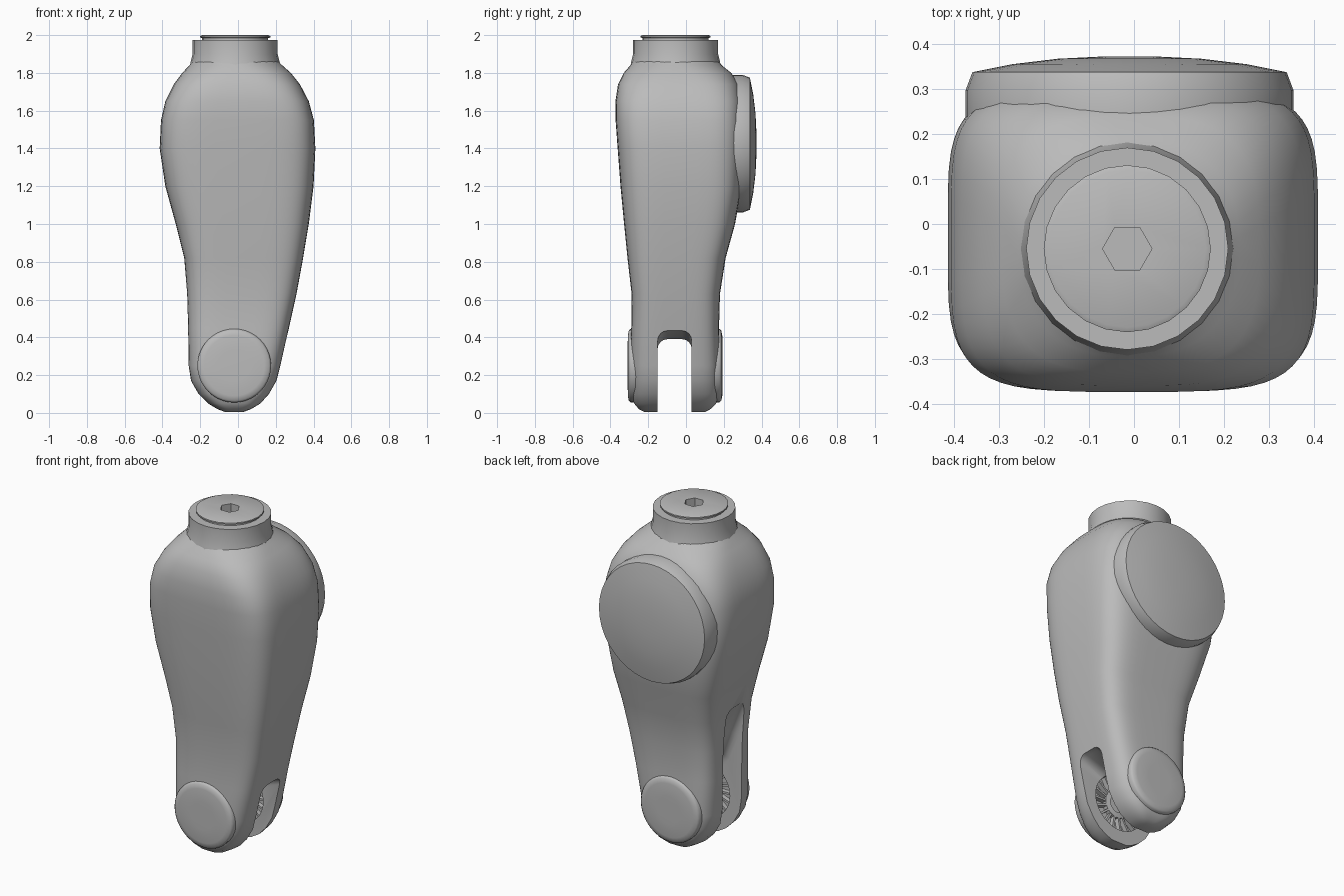
import bpy, bmesh, math
from mathutils import Matrix

cube = bpy.data.objects.get("Cube")
if cube:
    bpy.data.objects.remove(cube, do_unlink=True)

grey = bpy.data.materials.new("plain grey")
grey.use_nodes = True
grey.diffuse_color = (0.5, 0.5, 0.5, 1)
grey.node_tree.nodes["Principled BSDF"].inputs["Base Color"].default_value = (0.5, 0.5, 0.5, 1)


def make(name, bm, matrix=Matrix()):
    bmesh.ops.recalc_face_normals(bm, faces=bm.faces[:])
    me = bpy.data.meshes.new(name)
    bm.to_mesh(me)
    bm.free()
    me.materials.append(grey)
    ob = bpy.data.objects.new(name, me)
    me.transform(matrix)
    bpy.context.collection.objects.link(ob)
    return ob


def skin(bm, rings):
    """Join equal rings of points into a closed tube."""
    rings = [[bm.verts.new(p) for p in ring] for ring in rings]
    n = len(rings[0])
    for a, b in zip(rings, rings[1:]):
        for i in range(n):
            j = (i + 1) % n
            bm.faces.new((a[i], a[j], b[j], b[i]))
    bm.faces.new(rings[0][::-1])
    bm.faces.new(rings[-1])


def lathe(name, profile, centre, tilt=0, sides=40):
    """Turn (radius, height) pairs; tilt -90 points +y, 90 points -y."""
    bm = bmesh.new()
    skin(bm, [[(r * math.cos(k * math.tau / sides), r * math.sin(k * math.tau / sides), h)
               for k in range(sides)] for r, h in profile])
    return make(name, bm, Matrix.Translation(centre) @ Matrix.Rotation(math.radians(tilt), 4, 'X'))


def activate(ob):
    bpy.ops.object.select_all(action='DESELECT')
    ob.select_set(True)
    bpy.context.view_layer.objects.active = ob


def cut(ob, cutter):
    mod = ob.modifiers.new("cut", 'BOOLEAN')
    mod.operation = 'DIFFERENCE'
    mod.solver = 'EXACT'
    mod.object = cutter
    activate(ob)
    bpy.ops.object.modifier_apply(modifier=mod.name)
    bpy.data.objects.remove(cutter, do_unlink=True)


def smooth(ob, angle=32):
    activate(ob)
    bpy.ops.object.shade_smooth_by_angle(angle=math.radians(angle))


# Limb body: z, x min, x max, y min, y max, squareness
sections = [
    (0.005, -0.07, 0.03, -0.22, 0.10, 4),
    (0.02, -0.11, 0.07, -0.25, 0.13, 4),
    (0.05, -0.16, 0.12, -0.275, 0.16, 4),
    (0.10, -0.21, 0.165, -0.29, 0.175, 4),
    (0.17, -0.25, 0.205, -0.295, 0.18, 4),
    (0.25, -0.262, 0.225, -0.295, 0.18, 4.5),
    (0.45, -0.265, 0.27, -0.29, 0.175, 4.5),
    (0.63, -0.27, 0.31, -0.288, 0.18, 4.5),
    (0.82, -0.285, 0.345, -0.31, 0.21, 4.5),
    (1.0, -0.33, 0.375, -0.328, 0.26, 4.5),
    (1.2, -0.385, 0.40, -0.347, 0.295, 4.5),
    (1.4, -0.415, 0.41, -0.362, 0.305, 4.5),
    (1.55, -0.408, 0.402, -0.373, 0.305, 4.5),
    (1.65, -0.385, 0.375, -0.374, 0.30, 4.2),
    (1.74, -0.34, 0.328, -0.36, 0.28, 3.6),
    (1.80, -0.295, 0.28, -0.33, 0.24, 3),
    (1.84, -0.258, 0.235, -0.295, 0.19, 2.4),
    (1.87, -0.235, 0.205, -0.275, 0.165, 2),
]


def section_ring(z, x0, x1, y0, y1, power, count=56):
    ring = []
    for k in range(count):
        t = math.tau * (k + 0.5) / count
        c, s = math.cos(t), math.sin(t)
        ring.append(((x0 + x1) / 2 + (x1 - x0) / 2 * math.copysign(abs(c) ** (2 / power), c),
                     (y0 + y1) / 2 + (y1 - y0) / 2 * math.copysign(abs(s) ** (2 / power), s), z))
    return ring


bm = bmesh.new()
skin(bm, [section_ring(*s) for s in sections])
body = make("limb_body", bm)

# Fork slot: low on the left side, running up into a pocket on the right side
outline = [(-0.6, -0.2), (0.6, -0.2), (0.6, 0.5), (0.24, 0.43), (0.1, 0.39),
           (-0.04, 0.41), (-0.14, 0.5), (-0.2, 0.65), (-0.26, 0.82), (-0.34, 0.9), (-0.6, 0.9)]
bm = bmesh.new()
skin(bm, [[(x, y, z) for x, z in outline] for y in (-0.15, 0.03)])
slot = make("slot_cutter", bm)
bevel = slot.modifiers.new("round", 'BEVEL')
bevel.width = 0.05
bevel.segments = 4
bevel.limit_method = 'ANGLE'
bevel.angle_limit = math.radians(60)
cut(body, slot)

# Round joint recess in both fork walls
cut(body, lathe("recess_cutter", [(0.165, -0.135), (0.165, 0.135)], (-0.02, -0.06, 0.25), -90))
smooth(body)

# Hubs and radial teeth inside the recess
for side, wall, tilt in (("front", -0.197, -90), ("back", 0.077, 90)):
    smooth(lathe(side + "_joint_hub", [(0.08, -0.01), (0.08, 0.03), (0.05, 0.035), (0.05, 0.015)],
                 (-0.02, wall, 0.25), tilt))
    bm = bmesh.new()
    for k in range(18):
        turn = Matrix.Rotation(k * math.tau / 18, 4, 'Y')
        place = Matrix.Translation((-0.02, wall + math.copysign(0.012, -wall), 0.25))
        bmesh.ops.create_cube(bm, size=1, matrix=place @ turn @ Matrix.Translation((0.122, 0, 0))
                              @ Matrix.Diagonal((0.1, 0.035, 0.012, 1)))
    make(side + "_joint_teeth", bm)

# Low round joint caps on the fork
cap = [(0.195, -0.03), (0.195, 0), (0.185, 0.01), (0.16, 0.015), (0.08, 0.016)]
for name, y, tilt in (("front_joint_cap", -0.293, 90), ("back_joint_cap", 0.177, -90)):
    smooth(lathe(name, cap, (-0.02, y, 0.25), tilt), 50)

# Domed disc on the back
smooth(lathe("back_disc", [(0.365, -0.06), (0.365, 0), (0.35, 0.04), (0.26, 0.058),
                           (0.16, 0.07), (0.06, 0.075)], (-0.01, 0.298, 1.425), -90))

# Neck with a thin collar and a hexagonal socket
centre = (-0.015, -0.055, 0)
neck = lathe("neck", [(0.245, 1.8), (0.235, 1.86), (0.225, 1.9), (0.225, 1.975)], centre, sides=24)
collar = lathe("neck_collar", [(0.175, 1.96), (0.175, 1.985), (0.186, 1.987), (0.186, 1.995),
                               (0.175, 2.0)], centre, sides=24)
for part in (neck, collar):
    cut(part, lathe("socket_cutter", [(0.055, 1.93), (0.055, 2.1)], (-0.015, -0.055, 0), sides=6))
    smooth(part)
